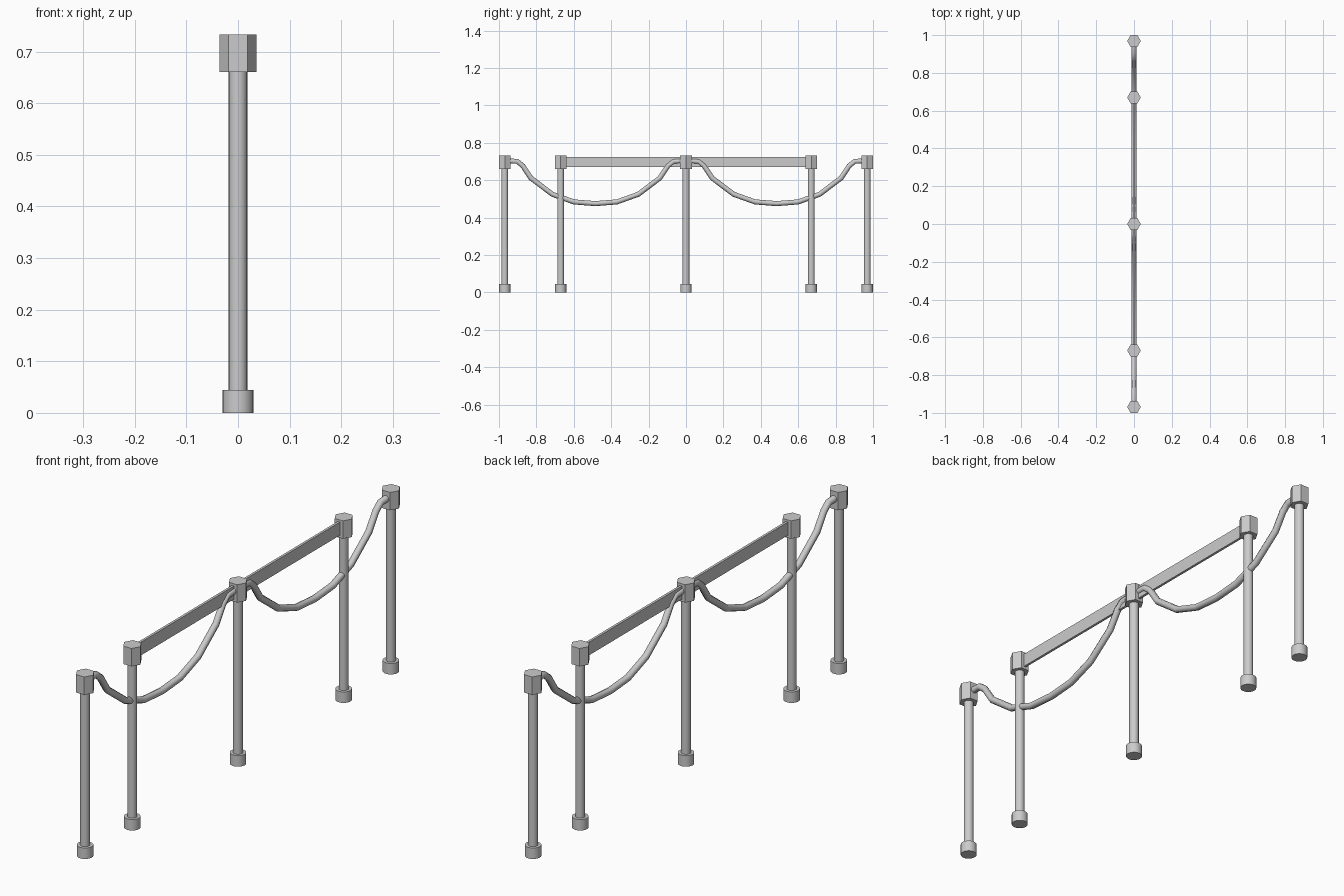
import bpy
from math import radians

if "Cube" in bpy.data.objects:
    bpy.data.objects.remove(bpy.data.objects["Cube"])

OUTER, INNER = 0.969, 0.67


def prism(name, sides, r, z0, z1, y, smooth=True):
    bpy.ops.mesh.primitive_cylinder_add(
        vertices=sides, radius=r, depth=z1 - z0,
        location=(0, y, (z0 + z1) / 2),
        rotation=(0, 0, radians(90) if sides == 6 else 0))
    ob = bpy.context.object
    ob.name = name
    if smooth:
        bpy.ops.object.shade_smooth_by_angle(angle=radians(35))
    return ob


# posts: round foot, slim pole, hexagonal head with corners on x
for i, y in enumerate((-OUTER, -INNER, 0, INNER, OUTER)):
    prism(f"foot_{i}", 24, 0.030, 0, 0.044, y)
    prism(f"pole_{i}", 20, 0.018, 0.04, 0.665, y)
    prism(f"head_{i}", 6, 0.036, 0.661, 0.733, y, smooth=False)

# flat belts between the three middle posts
for side, s in (("front", -1), ("back", 1)):
    bpy.ops.mesh.primitive_cube_add(size=1, location=(0, s * INNER / 2, 0.698))
    belt = bpy.context.object
    belt.name = f"{side}_belt"
    belt.scale = (0.01, INNER - 0.04, 0.053)

# sagging ropes from the centre post to the outer posts
half = [(0.115, 0.484), (0.23, 0.525), (0.345, 0.612), (0.388, 0.677),
        (0.418, 0.701), (0.465, 0.703)]
path = [(-d, z) for d, z in reversed(half)] + [(0, 0.475)] + half
for side, s in (("front", -1), ("back", 1)):
    cu = bpy.data.curves.new(f"{side}_rope", 'CURVE')
    cu.dimensions = '3D'
    cu.bevel_depth = 0.0135
    cu.bevel_resolution = 2
    cu.use_fill_caps = True
    sp = cu.splines.new('POLY')
    sp.points.add(len(path) - 1)
    for p, (d, z) in zip(sp.points, path):
        p.co = (0, s * OUTER / 2 + d, z, 1)
    sp.use_smooth = True
    bpy.context.collection.objects.link(bpy.data.objects.new(f"{side}_rope", cu))
